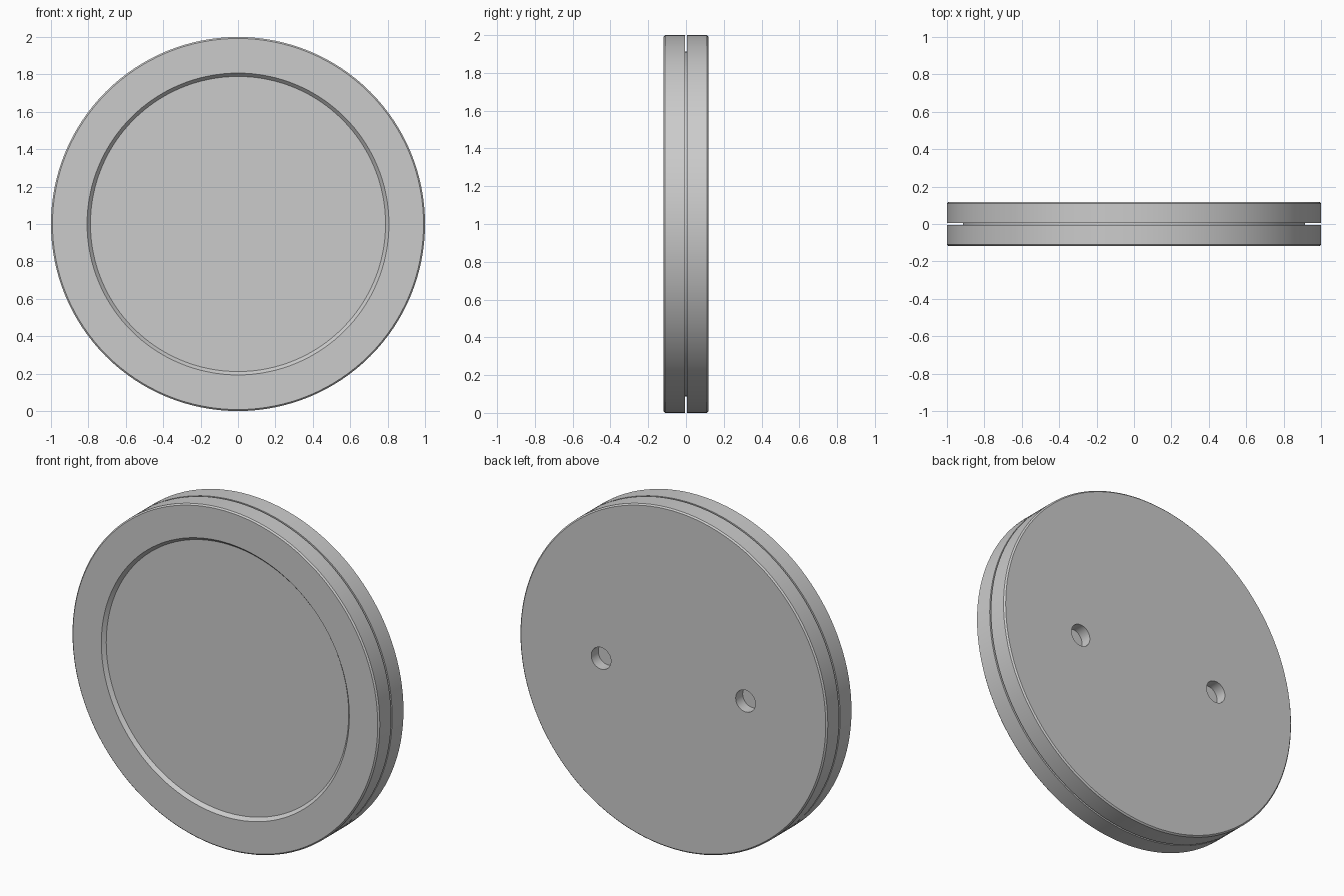
import bpy, bmesh, math

if "Cube" in bpy.data.objects:
    bpy.data.objects.remove(bpy.data.objects["Cube"])

SEGMENTS = 128
T = 0.118      # half thickness
B = 0.008      # edge chamfer
G = 0.005      # half width of rim groove


def lathe(name, profile, segments, centre):
    """Closed solid turned about the y axis; profile is (radius, y), front to back."""
    bm = bmesh.new()
    rings = []
    for r, y in profile:
        rings.append([bm.verts.new((r * math.cos(2 * math.pi * i / segments), y,
                                    r * math.sin(2 * math.pi * i / segments)))
                      for i in range(segments)])
    for a, b in zip(rings, rings[1:]):
        for i in range(segments):
            j = (i + 1) % segments
            bm.faces.new((a[i], a[j], b[j], b[i]))
    bm.faces.new(rings[0])
    bm.faces.new(rings[-1])
    bmesh.ops.recalc_face_normals(bm, faces=bm.faces)
    mesh = bpy.data.meshes.new(name)
    bm.to_mesh(mesh)
    bm.free()
    obj = bpy.data.objects.new(name, mesh)
    obj.location = centre
    bpy.context.collection.objects.link(obj)
    return obj


# Round body: sloped front recess, chamfered edges, narrow deep groove round the rim
disc = lathe("disc_body", [
    (0.789, -T + 0.02), (0.807, -T),
    (1 - B, -T), (1, -T + B),
    (1, -G), (0.914, -G), (0.914, G), (1, G),
    (1, T - B), (1 - B, T),
], SEGMENTS, (0, 0, 1))

# Two blind mounting holes in the back
for side in (-1, 1):
    cutter = lathe("hole_cutter", [(0.064, T - 0.065), (0.064, T + 0.05)],
                   48, (side * 0.47, 0, 1))
    cutter.hide_render = True
    cutter.hide_set(True)
    mod = disc.modifiers.new("mounting_hole", 'BOOLEAN')
    mod.operation = 'DIFFERENCE'
    mod.solver = 'EXACT'
    mod.object = cutter

# Bake the holes, drop the cutters and shade smooth with crisp edges
bpy.context.view_layer.objects.active = disc
disc.select_set(True)
for mod in list(disc.modifiers):
    cutter = mod.object
    bpy.ops.object.modifier_apply(modifier=mod.name)
    bpy.data.objects.remove(cutter)
bpy.ops.object.shade_smooth_by_angle(angle=math.radians(30))
